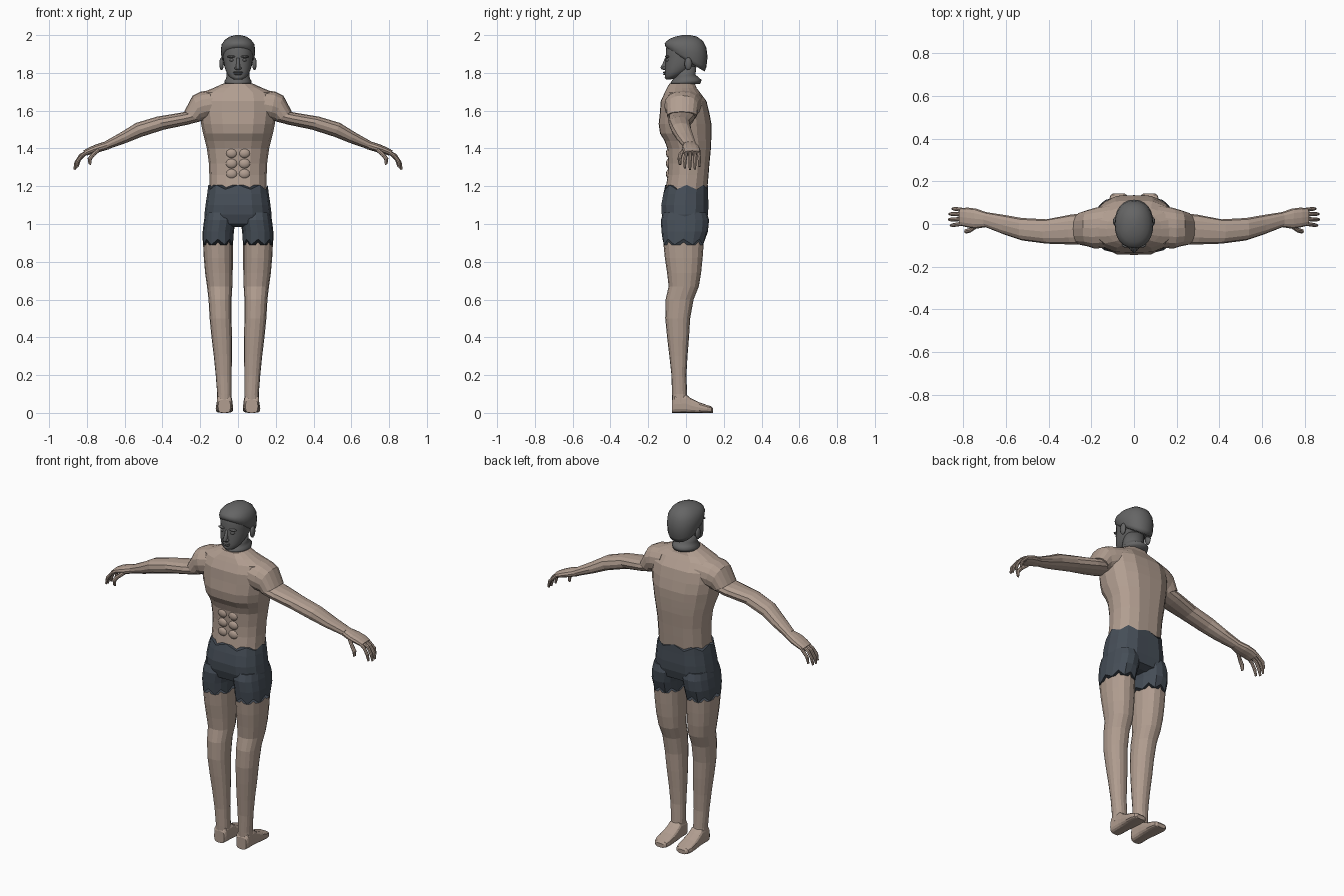
import bpy, bmesh, math
from mathutils import Vector as V


def material(name, rgb):
    m = bpy.data.materials.new(name)
    m.diffuse_color = (*rgb, 1)
    return m


SKIN = material("skin", (0.44, 0.34, 0.28))
CLOTH = material("cloth", (0.06, 0.075, 0.095))
GREY = material("grey", (0.13, 0.13, 0.13))


def ring(c, u, v, n=16, p=2.3, groove=0.0, jag=0.0):
    """Superellipse loop; groove dents the two centre-line points, jag zigzags z."""
    pts = []
    for k in range(n):
        a = 2 * math.pi * k / n
        ca, sa = math.cos(a), math.sin(a)
        x = math.copysign(abs(ca) ** (2 / p), ca)
        y = math.copysign(abs(sa) ** (2 / p), sa)
        if groove and k in (n // 4, 3 * n // 4):
            y *= 1 - groove
        q = c + u * x + v * y
        q.z += jag * (-1) ** k
        pts.append(q)
    return pts


def level(z, x0, x1, y0, y1, tilt=0.0, **kw):
    """Loop around a vertical limb, optionally tilted front to back."""
    h = (y1 - y0) / 2
    return ring(V(((x0 + x1) / 2, (y0 + y1) / 2, z)), V(((x1 - x0) / 2, 0, 0)), V((0, h, tilt * h)), **kw)


def across(xt, zt, xb, zb, y0, y1, **kw):
    """Loop around a sideways limb, from its top and bottom points and y range."""
    return ring(V(((xt + xb) / 2, (y0 + y1) / 2, (zt + zb) / 2)), V((0, (y1 - y0) / 2, 0)),
                V(((xt - xb) / 2, 0, (zt - zb) / 2)), **kw)


def loft(name, rings, mat, mirror=False, smooth=False):
    bm = bmesh.new()
    loops = [[bm.verts.new(q) for q in r] for r in rings]
    n = len(loops[0])
    for a, b in zip(loops, loops[1:]):
        for k in range(n):
            bm.faces.new((a[k], a[(k + 1) % n], b[(k + 1) % n], b[k]))
    bm.faces.new(loops[0])
    bm.faces.new(loops[-1])
    return finish(name, bm, mat, mirror, smooth)


def finish(name, bm, mat, mirror, smooth):
    bmesh.ops.recalc_face_normals(bm, faces=bm.faces)
    me = bpy.data.meshes.new(name)
    bm.to_mesh(me)
    bm.free()
    for f in me.polygons:
        f.use_smooth = smooth
    me.materials.append(mat)
    ob = bpy.data.objects.new(name, me)
    bpy.context.collection.objects.link(ob)
    if mirror:
        ob.modifiers.new("mirror", "MIRROR")
    return ob


def blob(name, c, r, mat, mirror=False):
    bm = bmesh.new()
    bmesh.ops.create_uvsphere(bm, u_segments=12, v_segments=8, radius=1)
    for v in bm.verts:
        v.co = V(c) + V([a * b for a, b in zip(v.co, r)])
    return finish(name, bm, mat, mirror, True)


# torso: z, half width, front y, back y
torso = [(1.14, .155, -.125, .115), (1.20, .152, -.112, .12), (1.26, .152, -.102, .125),
         (1.32, .154, -.100, .13), (1.40, .165, -.105, .138), (1.44, .175, -.12, .14),
         (1.48, .185, -.145, .142), (1.53, .195, -.152, .142), (1.59, .205, -.145, .13),
         (1.65, .205, -.14, .115), (1.695, .19, -.118, .08), (1.72, .13, -.105, .06), (1.745, .075, -.09, .05)]
loft("torso", [level(z, -w, w, f, b, p=2.2, groove=.05) for z, w, f, b in torso], SKIN)

# stomach muscles
for i, z in enumerate((1.265, 1.32, 1.375)):
    blob(f"stomach_muscle_{i}", (.034, -.088, z), (.032, .018, .027), SKIN, True)

# shorts: hips and jagged legs
hips = [(.985, .10, -.07, .07), (1.0, .168, -.12, .11), (1.05, .178, -.137, .125), (1.10, .172, -.14, .128),
        (1.16, .163, -.128, .125), (1.195, .157, -.118, .124)]
loft("shorts_hips", [level(z, -w, w, f, b, groove=.07, jag=.012 * (z > 1.19)) for z, w, f, b in hips], CLOTH)
loft("shorts_leg", [level(.905, .024, .188, -.124, .098, jag=.015), level(.96, .022, .187, -.13, .116),
                    level(1.02, .012, .180, -.133, .122), level(1.06, .02, .172, -.12, .11)], CLOTH, True)

# legs: z, inner x, outer x, y range
leg = [(.05, .032, .113, -.072, .012), (.10, .034, .110, -.074, .006), (.20, .034, .118, -.077, .002),
       (.30, .032, .128, -.088, .008), (.40, .032, .140, -.100, .016), (.50, .034, .150, -.110, .022),
       (.60, .034, .156, -.108, .04), (.67, .030, .164, -.092, .068), (.74, .028, .174, -.100, .08),
       (.82, .027, .181, -.112, .088), (.90, .027, .185, -.120, .094), (.95, .03, .18, -.12, .10)]
loft("leg", [level(*s) for s in leg], SKIN, True)

# feet, toes toward +y: y, x range, top z
foot = [(-.073, .04, .105, .07), (-.06, .032, .112, .095), (0, .03, .112, .098), (.025, .028, .113, .078),
        (.07, .026, .117, .056), (.11, .026, .118, .042), (.135, .032, .11, .034), (.143, .045, .098, .024)]
loft("foot", [ring(V(((a + b) / 2, y, h / 2)), V(((b - a) / 2, 0, 0)), V((0, 0, h / 2)), n=16, p=3.5)
              for y, a, b, h in foot], SKIN, True)

# shoulder and arm
loft("shoulder", [across(*s) for s in [
    (.11, 1.715, .12, 1.56, -.11, .09), (.20, 1.70, .17, 1.55, -.115, .075),
    (.24, 1.68, .19, 1.545, -.105, .066), (.285, 1.595, .20, 1.545, -.100, .056)]], SKIN, True)
loft("arm", [across(*s, n=12) for s in [
    (.26, 1.597, .20, 1.543, -.095, .05), (.31, 1.588, .27, 1.525, -.096, .045),
    (.43, 1.568, .39, 1.50, -.092, .022), (.54, 1.535, .51, 1.462, -.077, .028),
    (.62, 1.485, .59, 1.43, -.05, .042), (.705, 1.437, .685, 1.397, -.015, .056)]], SKIN, True)
loft("hand", [across(*s, n=12) for s in [
    (.70, 1.438, .68, 1.397, -.014, .055), (.75, 1.422, .73, 1.382, -.022, .072),
    (.79, 1.405, .77, 1.372, -.016, .077), (.82, 1.388, .80, 1.362, -.008, .074)]], SKIN, True)


def digit(name, path, r):
    rings = [across(x + r * .5, z + r * .8, x - r * .5, z - r * .8, y - r, y + r, n=8, p=2)
             for x, y, z in path[:2]]
    for (x, y, z), s in zip(path[2:], (.95, .6)):
        rings.append(across(x + r * s, z + r * .3, x - r * s, z - r * .3, y - r * s, y + r * s, n=8, p=2))
    loft(name, rings, SKIN, True)


# fingers curl down from the hand
for i, (y0, y1, d) in enumerate([(.002, -.006, .008), (.023, .021, 0), (.045, .047, .002), (.066, .071, .016)]):
    digit(f"finger_{i}", [(.80, y0, 1.38), (.835 - d, (y0 + y1) / 2, 1.362),
                          (.857 - d, y1, 1.325 + d), (.866 - d, y1, 1.288 + d)], .0095)
digit("thumb", [(.735, -.008, 1.395), (.765, -.028, 1.37), (.785, -.034, 1.345), (.785, -.032, 1.315)], .0115)

# head and neck
loft("neck", [level(z, -w, w, f, b, tilt=t, n=24, p=2) for z, w, f, b, t in [
    (1.742, .070, -.082, .075, 0), (1.757, .072, -.08, .083, .06), (1.768, .064, -.072, .07, .08),
    (1.785, .060, -.062, .05, .1), (1.83, .06, -.06, .055, .1)]], GREY, smooth=True)
head = [(1.766, .022, -.102, -.06, .1), (1.773, .036, -.109, -.035, .15), (1.79, .054, -.112, .0, .2),
        (1.81, .064, -.112, .03, .15), (1.835, .072, -.112, .058, .1), (1.86, .077, -.109, .08, 0),
        (1.89, .081, -.107, .095, 0), (1.92, .084, -.107, .103, 0), (1.95, .08, -.10, .10, 0),
        (1.98, .058, -.075, .075, 0), (1.99, .02, -.03, .03, 0)]
loft("head", [level(z, -w, w, f, b, tilt=t, n=24, p=2.2) for z, w, f, b, t in head], GREY, smooth=True)

# hair cap, low at the nape and swept up over the forehead
hair = [(1.868, .082, -.098, .098, -.62), (1.885, .088, -.109, .108, -.5), (1.92, .091, -.113, .114, -.3),
        (1.95, .087, -.106, .108, -.15), (1.975, .070, -.085, .09, -.07), (1.992, .044, -.056, .058, 0),
        (2.0, .014, -.02, .022, 0)]
loft("hair", [level(z, -w, w, f, b, tilt=t, n=24, p=2.2) for z, w, f, b, t in hair], GREY, smooth=True)

# facial features
blob("ear", (.087, .012, 1.848), (.012, .02, .034), GREY, True)
blob("brow", (.034, -.098, 1.886), (.024, .013, .007), GREY, True)
blob("eye", (.032, -.096, 1.868), (.014, .012, .008), GREY, True)
blob("nostril", (.010, -.115, 1.825), (.009, .012, .008), GREY, True)
loft("nose", [level(z, -w, w, f, -.09, n=10, p=2) for z, w, f in [
    (1.815, .009, -.118), (1.82, .014, -.133), (1.829, .013, -.136), (1.85, .009, -.124), (1.88, .008, -.112)]],
     GREY, smooth=True)
blob("upper_lip", (0, -.110, 1.803), (.026, .012, .005), GREY)
blob("lower_lip", (0, -.109, 1.794), (.022, .012, .006), GREY)
blob("chin", (0, -.099, 1.777), (.022, .014, .012), GREY)
